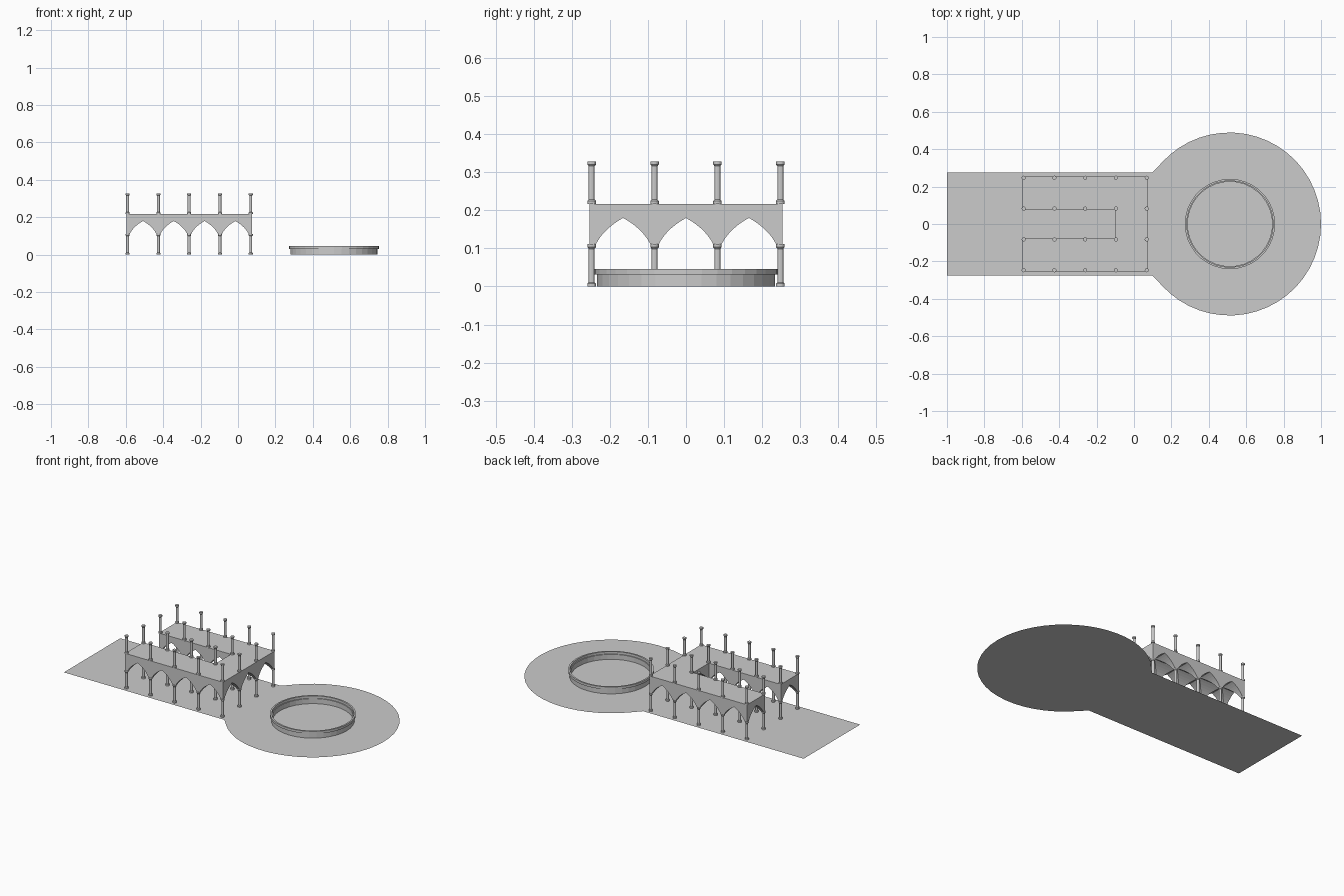
import bpy, bmesh, math

if "Cube" in bpy.data.objects:
    bpy.data.objects.remove(bpy.data.objects["Cube"])

stone = bpy.data.materials.new("pale grey stone")
stone.diffuse_color = (0.6, 0.6, 0.6, 1)
stone.use_nodes = True
stone.node_tree.nodes["Principled BSDF"].inputs["Base Color"].default_value = stone.diffuse_color

XS = [-0.59 + 0.1645 * i for i in range(5)]      # column lines
YS = [-0.2475 + 0.165 * i for i in range(4)]
SPRING, APEX, ROOF = 0.11, 0.18, 0.217
LIP = 0.006                                      # wall overhang past column line


def finish(bm, name, weld=True):
    if weld:
        bmesh.ops.remove_doubles(bm, verts=bm.verts, dist=0.00001)
    me = bpy.data.meshes.new(name)
    bm.to_mesh(me)
    bm.free()
    me.materials.append(stone)
    ob = bpy.data.objects.new(name, me)
    bpy.context.collection.objects.link(ob)
    return ob


def lathe(bm, profile, cx, cy, sides, closed=False):
    rings = [[bm.verts.new((cx + r * math.cos(2 * math.pi * k / sides),
                            cy + r * math.sin(2 * math.pi * k / sides), z))
              for k in range(sides)] for r, z in profile]
    pairs = list(zip(rings, rings[1:]))
    if closed:
        pairs.append((rings[-1], rings[0]))
    else:
        bm.faces.new(rings[0][::-1])
        bm.faces.new(rings[-1])
    for a, b in pairs:
        for k in range(sides):
            m = (k + 1) % sides
            bm.faces.new((a[k], a[m], b[m], b[k]))


def flat(name, pts):
    bm = bmesh.new()
    bm.faces.new([bm.verts.new((x, y, 0)) for x, y in pts])
    return finish(bm, name)


# Paving: rectangle and a disc cut off where they meet
flat("court_paving", [(-1, -0.2765), (0.1, -0.2765), (0.1, 0.2765), (-1, 0.2765)])
R, CX, n = 0.489, 0.511, 40
a0 = math.pi - math.asin(0.2765 / R)
arc = [(CX + R * math.cos(-a0 + 2 * a0 * k / n), R * math.sin(-a0 + 2 * a0 * k / n))
       for k in range(n + 1)]
arc[0], arc[-1] = (0.1, -0.2765), (0.1, 0.2765)
flat("round_paving", arc)

# Low round basin wall with a projecting rim
bm = bmesh.new()
lathe(bm, [(0.2335, 0), (0.2335, 0.031), (0.241, 0.031), (0.241, 0.046),
           (0.231, 0.046), (0.231, 0.031), (0.226, 0.031), (0.226, 0)],
      0.513, 0, 36, closed=True)
finish(bm, "basin_wall")

# Columns, one storey below and one above the roof deck
for name, z0 in (("lower_columns", 0), ("upper_columns", ROOF)):
    bm = bmesh.new()
    for x in XS:
        for y in YS:
            lathe(bm, [(0.011, z0), (0.011, z0 + 0.008), (0.0078, z0 + 0.011),
                       (0.0078, z0 + 0.099), (0.011, z0 + 0.103), (0.011, z0 + 0.111)],
                  x, y, 12)
    finish(bm, name)

# Pointed arch profile: (offset from bay centre, height)
half = []
for k in range(8):
    t = k / 7
    half.append(((1 - t) ** 2 * 0.072 + 2 * t * (1 - t) * 0.052,
                 (1 - t) ** 2 * SPRING + 2 * t * (1 - t) * 0.151 + t * t * APEX))
half.insert(0, (0.0825, SPRING))
prof = [(-u, z) for u, z in half] + [(u, z) for u, z in half[-2::-1]]
N = len(prof) - 1


def has_bay(i, j):
    return 0 <= i < 4 and 0 <= j < 3 and not (j == 1 and i < 3)


def line(c, scale, low_open, high_open):
    p = [c + u * scale for u, _ in prof]
    p[0] -= LIP if low_open else 0
    p[-1] += LIP if high_open else 0
    return p


# U-shaped arcade: a groin vault, roof and open-side walls for each bay
bm = bmesh.new()
for i in range(4):
    for j in range(3):
        if not has_bay(i, j):
            continue
        west, east = not has_bay(i - 1, j), not has_bay(i + 1, j)
        south, north = not has_bay(i, j - 1), not has_bay(i, j + 1)
        px = line((XS[i] + XS[i + 1]) / 2, 0.1645 / 0.165, west, east)
        py = line((YS[j] + YS[j + 1]) / 2, 1, south, north)
        g = [[bm.verts.new((px[a], py[b], max(prof[a][1], prof[b][1])))
              for b in range(N + 1)] for a in range(N + 1)]
        # underside, creased along both diagonals
        for a in range(N):
            for b in range(N):
                q = [g[a][b], g[a][b + 1], g[a + 1][b + 1], g[a + 1][b]]
                if a == b:
                    bm.faces.new((q[0], q[1], q[2]))
                    bm.faces.new((q[0], q[2], q[3]))
                elif a + b == N - 1:
                    bm.faces.new((q[0], q[1], q[3]))
                    bm.faces.new((q[1], q[2], q[3]))
                else:
                    bm.faces.new(q)
        # walls above the arches on open sides
        sides = [(south, [g[a][0] for a in range(N + 1)]),
                 (east, g[N]),
                 (north, [g[a][N] for a in range(N, -1, -1)]),
                 (west, g[0][::-1])]
        for is_open, edge in sides:
            if is_open:
                top = [bm.verts.new((v.co.x, v.co.y, ROOF)) for v in edge]
                for k in range(N):
                    bm.faces.new((edge[k], edge[k + 1], top[k + 1], top[k]))
        # roof deck
        bm.faces.new([bm.verts.new((x, y, ROOF)) for x, y in
                      ((px[0], py[0]), (px[-1], py[0]), (px[-1], py[-1]), (px[0], py[-1]))])
finish(bm, "vaulted_arcade")
